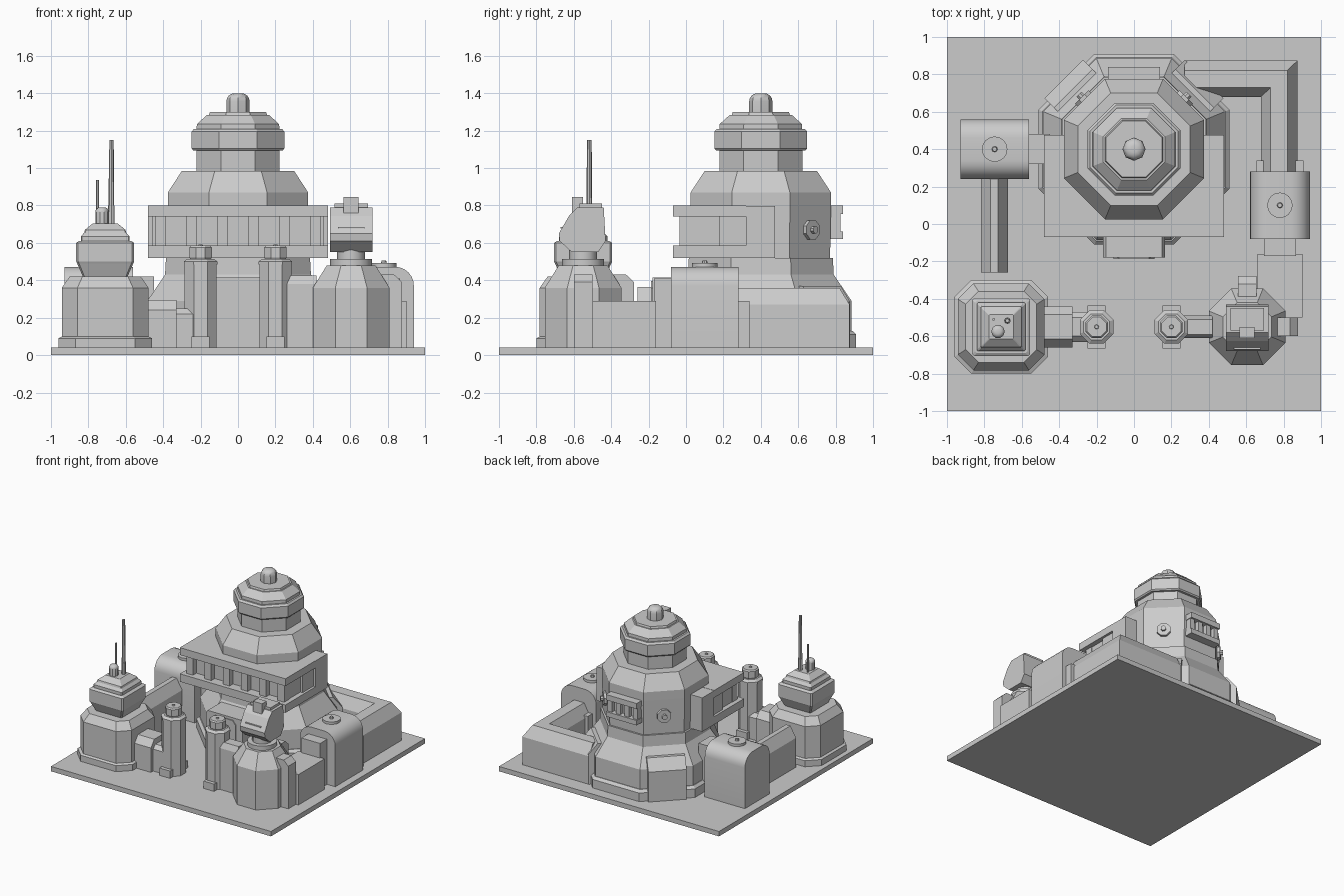
import bpy, bmesh, math
from mathutils import Matrix

if "Cube" in bpy.data.objects:
    bpy.data.objects.remove(bpy.data.objects["Cube"])

OCT = math.tan(math.pi / 8)   # half-side / apothem of a regular octagon


def finish(name, bm, smooth=False):
    bmesh.ops.recalc_face_normals(bm, faces=bm.faces)
    me = bpy.data.meshes.new(name)
    bm.to_mesh(me)
    bm.free()
    ob = bpy.data.objects.new(name, me)
    bpy.context.collection.objects.link(ob)
    if smooth:
        bpy.ops.object.select_all(action='DESELECT')
        ob.select_set(True)
        bpy.context.view_layer.objects.active = ob
        bpy.ops.object.shade_smooth_by_angle(angle=math.radians(35))
    return ob


def bridge(name, rings, smooth=False):
    """Closed solid through a list of equal-length rings."""
    bm = bmesh.new()
    vs = [[bm.verts.new(p) for p in r] for r in rings]
    n = len(vs[0])
    for a, b in zip(vs, vs[1:]):
        for i in range(n):
            bm.faces.new((a[i], a[(i + 1) % n], b[(i + 1) % n], b[i]))
    bm.faces.new(vs[0][::-1])
    bm.faces.new(vs[-1])
    return finish(name, bm, smooth)


def tower(name, cx, cy, levels, k=OCT):
    """Eight-sided stack; levels = (half width, z), k = flat side fraction."""
    rings = []
    for a, z in levels:
        h = a * k
        pts = [(a, -h), (a, h), (h, a), (-h, a), (-a, h), (-a, -h), (-h, -a), (h, -a)]
        rings.append([(cx + x, cy + y, z) for x, y in pts])
    return bridge(name, rings)


def round_stack(name, cx, cy, levels, n=16):
    rings = [[(cx + r * math.cos(2 * math.pi * i / n), cy + r * math.sin(2 * math.pi * i / n), z)
              for i in range(n)] for r, z in levels]
    return bridge(name, rings, True)


def box(name, x0, x1, y0, y1, z0, z1):
    return bridge(name, [[(x0, y0, z), (x1, y0, z), (x1, y1, z), (x0, y1, z)] for z in (z0, z1)])


def extrude_y(name, pts, x, y0, y1, smooth=False):
    return bridge(name, [[(x + px, y, z) for px, z in pts] for y in (y0, y1)], smooth)


def extrude_x(name, pts, y, x0, x1):
    return bridge(name, [[(x, y + py, z) for py, z in pts] for x in (x0, x1)])


def hip(w, z0, shoulder, flat, top):
    """Wall cross-section with chamfered shoulders."""
    return [(-w, z0), (-w, shoulder), (-flat, top), (flat, top), (w, shoulder), (w, z0)]


def dome(name, cx, cy, r, z0, z1, n=12):
    c = r * .7
    lv = [(r, z0)] + [(r - c + c * math.cos(t), z1 - c + c * math.sin(t)) for t in
                      [i * math.pi / 8 for i in range(5)]]
    return round_stack(name, cx, cy, lv, n)


def place(ob, cx, cy, angle):
    ob.data.transform(Matrix.Translation((cx, cy, 0)) @ Matrix.Rotation(angle, 4, 'Z'))
    return ob


G = .04
box("ground_plate", -1, 1, -1, 1, 0, G)

# Main keep: stacked octagons
KY = .4
tower("keep_skirt", 0, KY, [(.51, G), (.51, .11), (.49, .13)])
tower("keep_lower_tier", 0, KY, [(.485, G), (.485, .29), (.39, .43), (.385, .52)])
tower("keep_body", 0, KY, [(.37, .5), (.375, .8), (.375, .87), (.30, .985)])
tower("keep_neck", 0, KY, [(.222, .97), (.222, 1.11)])
tower("keep_ring", 0, KY, [(.24, 1.095), (.248, 1.105), (.248, 1.195), (.235, 1.21)])
tower("keep_roof", 0, KY, [(.222, 1.2), (.22, 1.235), (.165, 1.285), (.155, 1.285), (.15, 1.3)])
dome("keep_dome", 0, KY, .062, 1.29, 1.4, 8)

# Front gallery: two slabs, recessed wall, pillars, side cheeks
box("gallery_floor", -.48, .48, -.07, .32, .52, .585)
box("gallery_roof", -.48, .48, -.07, .32, .74, .8)
box("gallery_wall", -.44, .44, .01, .36, .57, .76)
box("gallery_cheeks", -.48, .48, .32, .475, .52, .798)
for i in range(6):
    x = -.415 + i * .166
    box("gallery_pillar", x - .03, x + .03, -.035, .03, .58, .745)
for s in (-1, 1):
    box("gallery_side_pillar", s * .43 - .03, s * .43 + .03, .18, .33, .58, .745)

# Gate porch
extrude_y("porch", hip(.165, G, .39, .15, .415), 0, -.18, .1)
extrude_y("porch_door", hip(.11, G, .36, .08, .395), 0, -.187, -.15)

# Rear balcony
box("balcony_floor", -.14, .14, .74, .84, .62, .66)
box("balcony_roof", -.14, .14, .74, .84, .755, .8)
box("balcony_wall", -.12, .12, .74, .79, .65, .77)
for x in (-.115, -.04, .04, .115):
    box("balcony_post", x - .02, x + .02, .76, .825, .65, .77)

# Diagonal rear blocks with sloped tops, and round ports
for s in (-1, 1):
    block = extrude_x("rear_block", [(.35, G), (.35, .37), (.46, .37), (.53, .285), (.53, G)],
                      0, -.145, .145)
    place(block, 0, KY, -s * math.pi / 4)
    for name, r, d in (("round_port", .055, .395), ("round_port_hub", .02, .415)):
        rings = [[(r * math.cos((i + .5) * math.pi / 4), y, .67 + r * math.sin((i + .5) * math.pi / 4))
                  for i in range(8)] for y in (.34, d)]
        place(bridge(name, rings), 0, KY, -s * math.pi / 4)


# Barrel-roofed bunkers with cap
def bunker(name, cx, cy, length, angle):
    w, top, r = .16, .472, .1
    arc = [(w - r + r * math.cos(t), top - r + r * math.sin(t))
           for t in [i * math.pi / 12 for i in range(7)]]
    pts = [(w, G)] + arc + [(-x, z) for x, z in reversed(arc)] + [(-w, G)]
    place(extrude_y(name, pts, 0, -length / 2, length / 2, True), cx, cy, angle)
    round_stack(name + "_cap", cx, cy, [(.068, .46), (.068, .492)])
    round_stack(name + "_knob", cx, cy, [(.016, .49), (.012, .507)], 8)


bunker("right_bunker", .78, .1, .36, 0)
bunker("left_bunker", -.745, .4, .365, math.pi / 2)
box("left_bunker_link", -.57, -.45, .32, .48, G, .42)
box("right_bunker_link", .695, .865, -.17, -.07, G, .41)
box("right_bunker_rear_link", .655, .905, .27, .34, G, .29)
box("right_low_wall", .66, .90, -.50, -.16, G, .29)

# Chamfered curtain walls: the rear one turns a corner
prof = [(.875, G), (.875, .27), (.82, .36), (.73, .36), (.68, .27), (.68, G)]
bridge("rear_wall", [[(d, .25, z) for d, z in prof],
                     [(d, d, z) for d, z in prof],
                     [(.27, d, z) for d, z in prof]])
extrude_y("left_wall", hip(.072, G, .28, .02, .365), -.747, -.26, .26)

# Left watchtower with domed mast platform
LX, LY = -.71, -.55
tower("watchtower_skirt", LX, LY, [(.25, G), (.25, .09), (.23, .1)], .64)
tower("watchtower_body", LX, LY, [(.232, G), (.232, .36), (.19, .42)], .64)
tower("watchtower_head", LX, LY, [(.115, .41), (.15, .49), (.155, .5), (.155, .6), (.14, .61)], .93)
tower("watchtower_roof", LX, LY, [(.13, .6), (.13, .635), (.112, .655), (.108, .67), (.065, .705)], .95)
dome("watchtower_dome", -.727, -.575, .036, .69, .79, 10)
round_stack("tall_mast", -.677, -.517, [(.018, .69), (.018, .8), (.015, .8), (.013, 1.1),
                                        (.011, 1.1), (.011, 1.15)], 8)
round_stack("thin_mast", -.75, -.51, [(.008, .69), (.008, .935)], 6)
extrude_x("watchtower_link", hip(.11, G, .24, .065, .295), LY, -.49, -.33)
extrude_x("watchtower_link_end", hip(.08, G, .22, .05, .25), LY, -.34, -.24)

# Gate posts with feet
for s in (-1, 1):
    x = s * .2
    tower("gate_post", x, LY, [(.086, G), (.086, .485), (.09, .485), (.09, .50), (.07, .515)])
    tower("gate_post_lamp", x, LY, [(.055, .51), (.06, .525), (.06, .575), (.052, .585)])
    round_stack("gate_post_tip", x, LY, [(.014, .58), (.01, .592)], 8)
    for f in (-1, 1):
        y = LY + f * .085
        box("gate_post_foot", x - .048, x + .048, y - .03, y + .03, G, .1)
extrude_x("gun_tower_link", hip(.06, G, .38, .04, .425), LY, .26, .42)

# Gun tower with buttresses on the right and back
GX = .605
tower("gun_tower_body", GX, LY, [(.205, G), (.205, .36), (.13, .48)])
round_stack("gun_tower_collar", GX, LY, [(.112, .47), (.112, .515)], 16)
round_stack("gun_neck", GX, LY, [(.075, .51), (.075, .57)], 12)
for a in (0, math.pi / 2):
    b = extrude_y("gun_tower_buttress", [(.1, G), (.1, .43), (.23, .43), (.272, .39), (.272, G)],
                  0, -.05, .05)
    place(b, GX, LY, a)

# Turret head: side profile extruded across x
head = [(-.58, .79), (-.625, .745), (-.68, .65), (-.675, .61), (-.61, .55), (-.47, .55),
        (-.43, .61), (-.44, .79)]
bridge("turret_head", [[(GX + s * .113, y, z) for y, z in head] for s in (-1, 1)])
box("turret_hatch", GX - .09, GX + .09, -.57, -.45, .77, .81)
box("turret_sight", GX - .04, GX + .04, -.61, -.55, .76, .845)
box("turret_slit", GX - .07, GX + .07, -.672, -.60, .677, .685)
